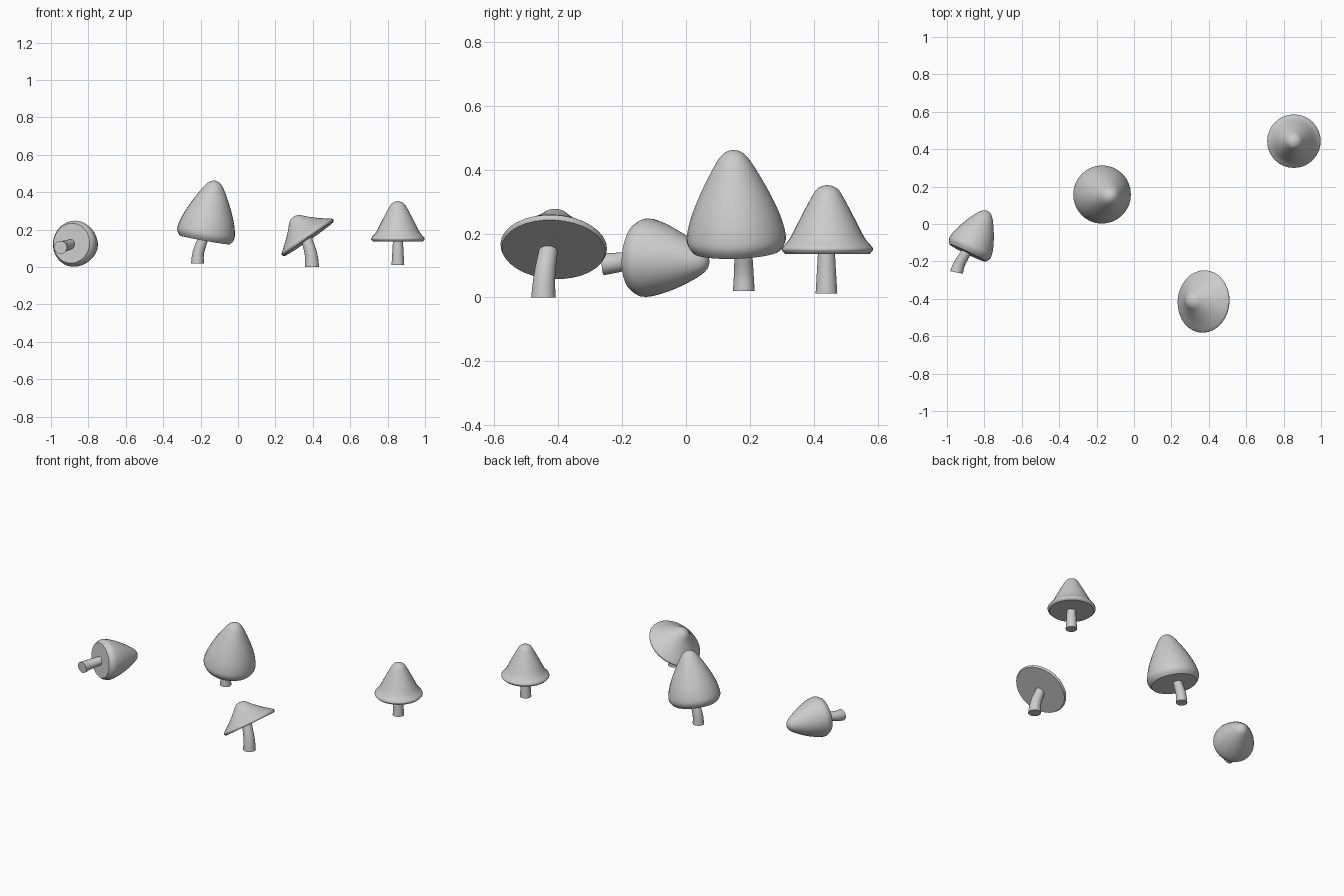
import bpy, bmesh, math
from mathutils import Vector

if "Cube" in bpy.data.objects:
    bpy.data.objects.remove(bpy.data.objects["Cube"])

SEG = 32


def smooth_points(pts, n):
    """Catmull-Rom resampling of a short control list."""
    p = [Vector(q) for q in pts]
    p = [2 * p[0] - p[1]] + p + [2 * p[-1] - p[-2]]
    out = []
    for i in range(1, len(p) - 2):
        a, b, c, d = p[i - 1:i + 3]
        for k in range(n):
            t = k / n
            out.append(0.5 * (2 * b + (c - a) * t + (2 * a - 5 * b + 4 * c - d) * t * t
                              + (3 * b - a - 3 * c + d) * t ** 3))
    return out + [p[-2]]


def rings_object(name, rings):
    """Skin a list of (centre, normal, radius) circles; both ends are closed."""
    bm = bmesh.new()
    loops = []
    for centre, normal, r in rings:
        q = Vector((0, 0, 1)).rotation_difference(normal)
        loops.append([bm.verts.new(centre + q @ Vector((r * math.cos(a), r * math.sin(a), 0)))
                      for a in (2 * math.pi * k / SEG for k in range(SEG))])
    for lo, hi in zip(loops, loops[1:]):
        for k in range(SEG):
            j = (k + 1) % SEG
            bm.faces.new((lo[k], lo[j], hi[j], hi[k]))
    bm.faces.new(loops[0][::-1])
    bm.faces.new(loops[-1])
    mesh = bpy.data.meshes.new(name)
    bm.to_mesh(mesh)
    bm.free()
    ob = bpy.data.objects.new(name, mesh)
    bpy.context.collection.objects.link(ob)
    bpy.ops.object.select_all(action='DESELECT')
    ob.select_set(True)
    bpy.context.view_layer.objects.active = ob
    bpy.ops.object.shade_smooth_by_angle(angle=math.radians(45))
    return ob


def cap(name, base, axis, profile):
    """Turned cap: profile is (radius, height) from the rim up to the tip."""
    base, axis = Vector(base), Vector(axis).normalized()
    pts = smooth_points(profile, 3)
    rings_object(name, [(base + axis * h, axis, max(r, 0.0005)) for r, h in pts])


def stem(name, path, start_dir, r0, r1):
    """Bent tapering stalk."""
    pts = smooth_points(path, 4)
    n = len(pts) - 1
    rings = []
    for i, p in enumerate(pts):
        d = Vector(start_dir) if i == 0 else pts[min(i + 1, n)] - pts[i - 1]
        rings.append((p, d.normalized(), r0 + (r1 - r0) * i / n))
    rings_object(name, rings)


# Upright bell mushroom
stem("bell_stem", [(.855, .44, .012), (.855, .44, .08), (.855, .44, .15)], (0, 0, 1), .034, .026)
cap("bell_cap", (.855, .443, .136), (0, 0, 1),
    [(.132, 0), (.143, .013), (.138, .025), (.117, .05), (.085, .112),
     (.057, .165), (.036, .2), (.018, .212), (0, .216)])

# Tall egg-shaped mushroom
stem("tall_stem", [(-.217, .181, .02), (-.211, .181, .08), (-.183, .179, .16)],
     (0, 0, 1), .034, .027)
cap("tall_cap", (-.178, .159, .145), (.175, -.035, .98),
    [(.137, 0), (.152, .022), (.155, .05), (.140, .11), (.108, .185),
     (.068, .26), (.042, .3), (.02, .317), (0, .322)])

# Wide tilted mushroom
stem("wide_stem", [(.396, -.447, 0), (.390, -.443, .07), (.365, -.43, .155)],
     (0, 0, 1), .038, .029)
cap("wide_cap", (.378, -.415, .15), (-.57, .05, .82),
    [(.162, 0), (.167, .013), (.153, .027), (.11, .06), (.062, .103),
     (.04, .127), (.02, .14), (0, .144)])

# Fallen mushroom
stem("fallen_stem", [(-.949, -.258, .105), (-.932, -.21, .11), (-.893, -.145, .123)],
     (.18, .98, .03), .035, .026)
cap("fallen_cap", (-.89, -.155, .127), (.43, .9, -.07),
    [(.107, 0), (.119, .018), (.123, .04), (.111, .088), (.086, .147),
     (.054, .205), (.033, .234), (.016, .246), (0, .25)])
